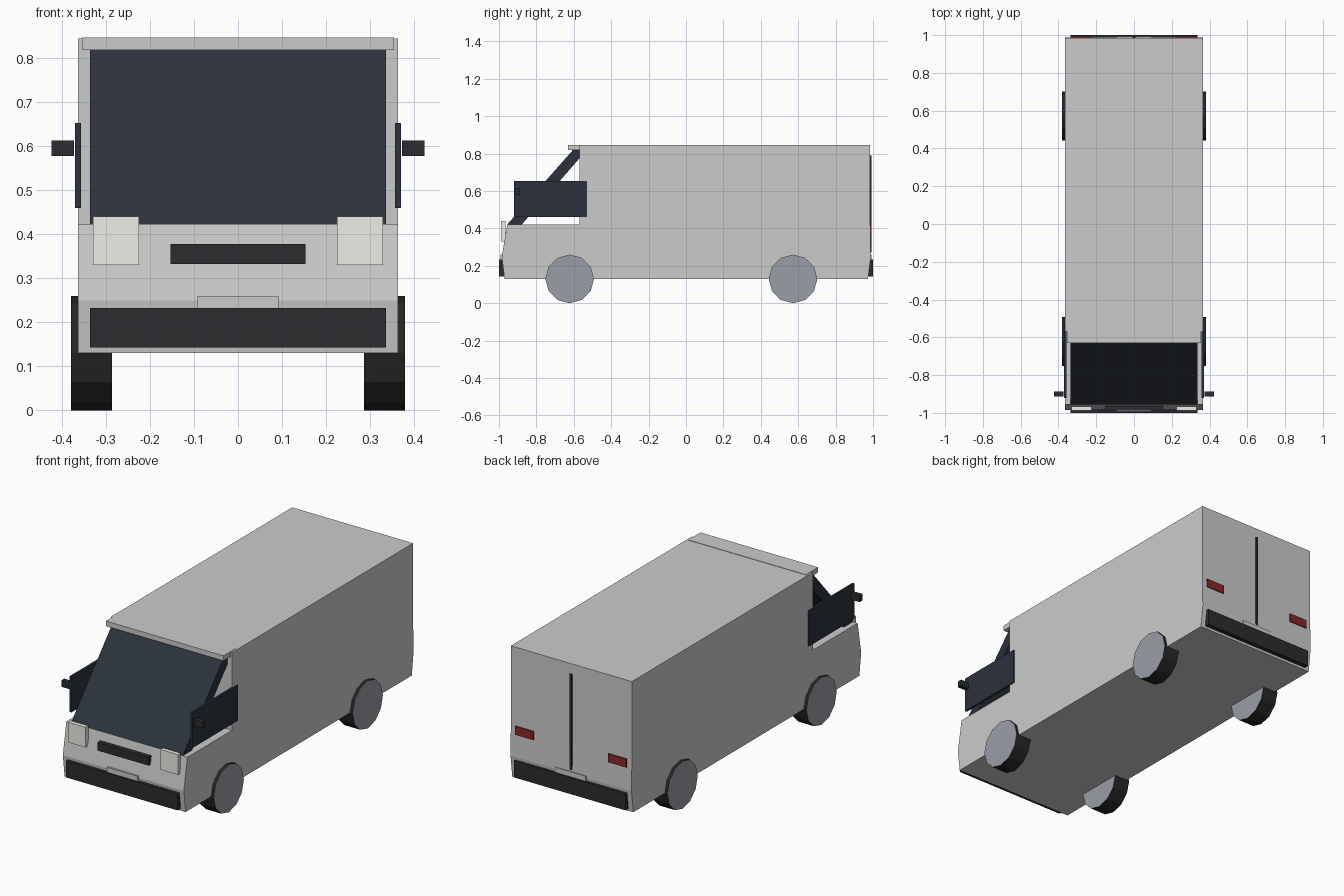
import bpy, bmesh
from math import pi

if "Cube" in bpy.data.objects:
    bpy.data.objects.remove(bpy.data.objects["Cube"])


def material(name, rgb):
    m = bpy.data.materials.new(name)
    m.diffuse_color = (*rgb, 1)
    m.use_nodes = True
    m.node_tree.nodes["Principled BSDF"].inputs["Base Color"].default_value = m.diffuse_color
    return m


GLASS = material("dark_glass", (0.025, 0.032, 0.045))
BLACK = material("black_trim", (0.025, 0.024, 0.027))
RUBBER = material("rubber", (0.02, 0.02, 0.021))
HUB = material("hub_grey", (0.32, 0.34, 0.38))
LAMP = material("lamp", (0.85, 0.86, 0.8))
RED = material("tail_red", (0.25, 0.02, 0.02))


def finish(name, bm, *mats):
    bmesh.ops.recalc_face_normals(bm, faces=bm.faces)
    me = bpy.data.meshes.new(name)
    bm.to_mesh(me)
    bm.free()
    for m in mats:
        if m:
            me.materials.append(m)
    ob = bpy.data.objects.new(name, me)
    bpy.context.collection.objects.link(ob)
    return ob


def extrude_profile(name, yz, half_width, mat=None):
    """Side profile swept across the vehicle width."""
    bm = bmesh.new()
    f = bm.faces.new([bm.verts.new((-half_width, y, z)) for y, z in yz])
    new = bmesh.ops.extrude_face_region(bm, geom=[f])["geom"]
    verts = [v for v in new if isinstance(v, bmesh.types.BMVert)]
    bmesh.ops.translate(bm, verts=verts, vec=(2 * half_width, 0, 0))
    return finish(name, bm, mat)


def box(name, x, y, z, mat=None):
    bm = bmesh.new()
    bmesh.ops.create_cube(bm, size=1)
    for v in bm.verts:
        v.co = [r[0] if c < 0 else r[1] for c, r in zip(v.co, (x, y, z))]
    return finish(name, bm, mat)


def mirror_x(ob):
    ob.modifiers.new("mirror", 'MIRROR')


# Body shell with open cab ledge
extrude_profile("body", [(-0.97, 0.13), (-0.985, 0.25), (-0.955, 0.422), (-0.57, 0.422),
                         (-0.57, 0.845), (0.985, 0.845), (0.985, 0.42),
                         (0.988, 0.25), (0.973, 0.13)], 0.364)

# Slanted windscreen and roof visor
extrude_profile("windscreen", [(-0.955, 0.422), (-0.604, 0.82), (-0.53, 0.82), (-0.877, 0.422)],
                0.336, GLASS)
box("roof_visor", (-0.354, 0.354), (-0.63, -0.525), (0.819, 0.847))

# Cab side windows and mirrors
mirror_x(box("side_window", (0.357, 0.37), (-0.92, -0.53), (0.46, 0.653), GLASS))
mirror_x(box("wing_mirror", (0.373, 0.424), (-0.912, -0.887), (0.578, 0.613), BLACK))

# Front lamps and grille
mirror_x(box("headlight", (0.225, 0.33), (-0.988, -0.965), (0.33, 0.44), LAMP))
box("grille", (-0.153, 0.153), (-0.988, -0.95), (0.333, 0.378), BLACK)

# Bumpers and plates at both ends
for end, s in (("front", -1), ("rear", 1)):
    box(end + "_bumper", (-0.336, 0.336), sorted((s * 0.97, s * 1.0)), (0.143, 0.233), BLACK)
    box(end + "_plate", (-0.092, 0.092), sorted((s * 0.97, s * 0.993)), (0.225, 0.26))

# Rear door seam and tail lights
box("rear_door_seam", (-0.007, 0.007), (0.98, 0.992), (0.27, 0.79), BLACK)
mirror_x(box("tail_light", (0.225, 0.335), (0.98, 0.992), (0.372, 0.418), RED))

# Twelve-sided wheels with grey faces
for axle, y in (("front", -0.622), ("rear", 0.572)):
    bm = bmesh.new()
    bmesh.ops.create_cone(bm, cap_ends=True, segments=12, radius1=0.13, radius2=0.13, depth=0.094)
    for v in bm.verts:
        v.co = (v.co.z + 0.333, v.co.x + y, v.co.y + 0.13)
    for f in bm.faces:
        f.material_index = int(len(f.verts) > 4)
    mirror_x(finish(axle + "_wheel", bm, RUBBER, HUB))
